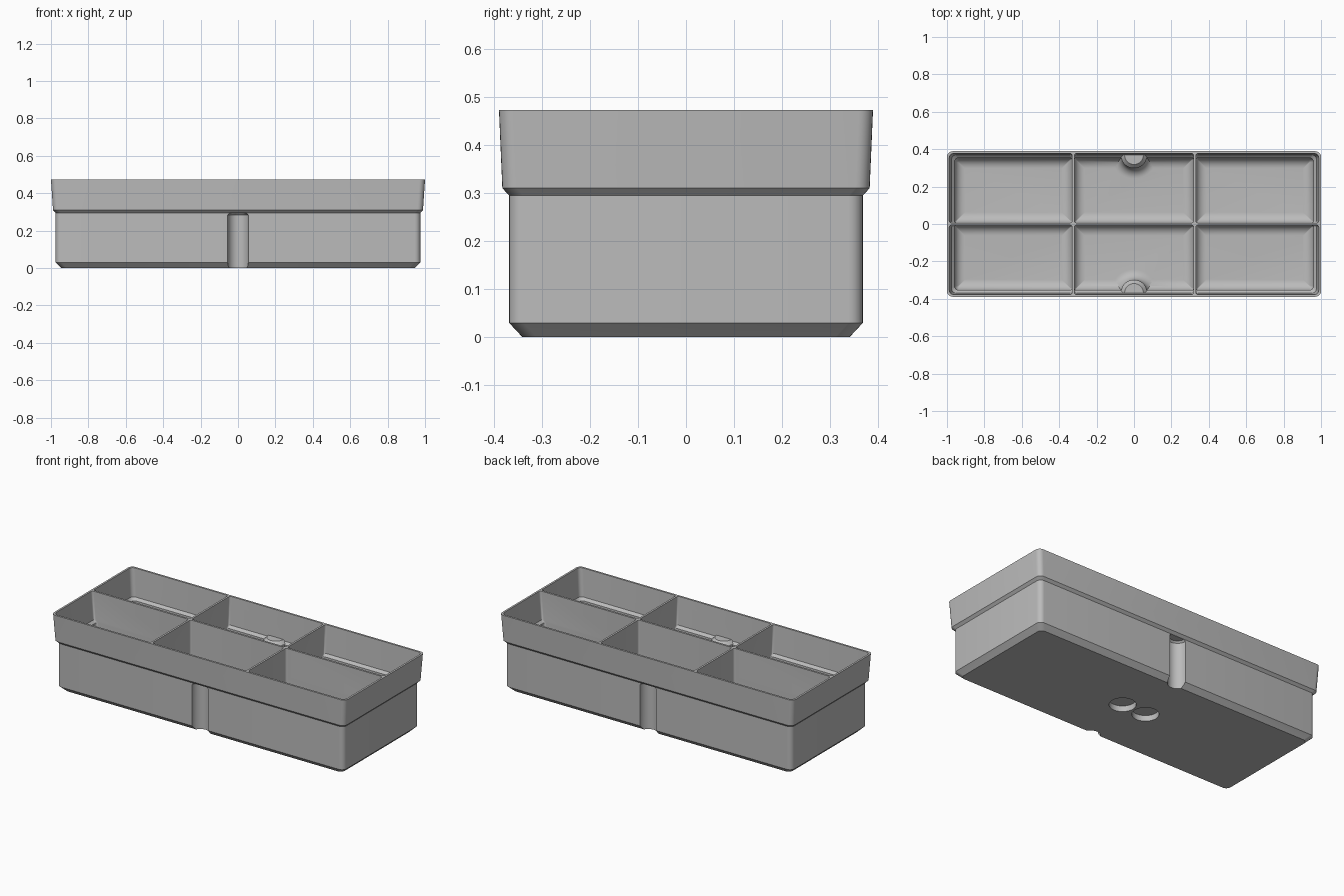
import bpy, bmesh, math

if "Cube" in bpy.data.objects:
    bpy.data.objects.remove(bpy.data.objects["Cube"], do_unlink=True)

HEIGHT, FLOOR, FILLET = 0.473, 0.05, 0.055
DIVIDER_X, HALF_DIVIDER = 0.325, 0.006

grey = bpy.data.materials.new("plain grey")
grey.use_nodes = True
grey.diffuse_color = (0.5, 0.5, 0.5, 1)
grey.node_tree.nodes["Principled BSDF"].inputs["Base Color"].default_value = (0.5, 0.5, 0.5, 1)


def loft(name, rings):
    """Skin a stack of equal-length rings into a closed solid."""
    bm = bmesh.new()
    loops = [[bm.verts.new(p) for p in ring] for ring in rings]
    n = len(loops[0])
    for low, high in zip(loops, loops[1:]):
        for i in range(n):
            j = (i + 1) % n
            bm.faces.new((low[i], low[j], high[j], high[i]))
    bm.faces.new(loops[0][::-1])
    bm.faces.new(loops[-1])
    bmesh.ops.recalc_face_normals(bm, faces=bm.faces)
    mesh = bpy.data.meshes.new(name)
    bm.to_mesh(mesh)
    bm.free()
    mesh.materials.append(grey)
    obj = bpy.data.objects.new(name, mesh)
    bpy.context.collection.objects.link(obj)
    return obj


def rounded_rect(x0, x1, y0, y1, z, radii, steps=6):
    """Ring with one corner radius per quadrant, starting at +x +y."""
    corners = [(x1, y1, -1, -1), (x0, y1, 1, -1), (x0, y0, 1, 1), (x1, y0, -1, 1)]
    ring = []
    for q, ((x, y, sx, sy), r) in enumerate(zip(corners, radii)):
        for k in range(steps + 1):
            a = (q + k / steps) * math.pi / 2
            ring.append((x + sx * r + r * math.cos(a), y + sy * r + r * math.sin(a), z))
    return ring


def lathe(name, profile, x, y, n=48):
    """Round solid from (radius, z) pairs."""
    return loft(name, [[(x + r * math.cos(2 * math.pi * i / n),
                         y + r * math.sin(2 * math.pi * i / n), z) for i in range(n)]
                       for r, z in profile])


def cut(target, cutter):
    mod = target.modifiers.new("cut", "BOOLEAN")
    mod.operation = "DIFFERENCE"
    mod.solver = "EXACT"
    mod.object = cutter
    bpy.ops.object.select_all(action="DESELECT")
    bpy.context.view_layer.objects.active = target
    target.select_set(True)
    bpy.ops.object.modifier_apply(modifier=mod.name)
    bpy.data.objects.remove(cutter, do_unlink=True)


# Outer shell: chamfered foot, straight body, stepped-out flared rim
outer = [(0.945, 0.34, 0), (0.975, 0.368, 0.03), (0.975, 0.368, 0.295),
         (0.989, 0.382, 0.31), (1.0, 0.389, HEIGHT)]
tray = loft("divided_tray", [rounded_rect(-x, x, -y, y, z, [0.03] * 4) for x, y, z in outer])

# Inner wall levels: half width, half depth, height, fillet inset
wall = [(0.96, 0.354, FLOOR + FILLET * (1 - math.cos(a)), FILLET * (1 - math.sin(a)))
        for a in (k * math.pi / 16 for k in range(9))]
wall += [(0.96, 0.354, 0.285, 0), (0.975, 0.369, 0.3, 0), (0.988, 0.377, HEIGHT, 0),
         (0.99, 0.378, 0.5, 0)]


def compartment(column, side):
    """Cutter for one cell: outer sides follow the wall, the others the dividers."""
    rings = []
    for wx, wy, z, inset in wall:
        x0 = -wx if column < 0 else (column - 0.5) * 2 * DIVIDER_X + HALF_DIVIDER
        x1 = wx if column > 0 else (column + 0.5) * 2 * DIVIDER_X - HALF_DIVIDER
        y0, y1 = (HALF_DIVIDER, wy) if side > 0 else (-wy, -HALF_DIVIDER)
        radii = []
        for sx, sy in ((1, 1), (-1, 1), (-1, -1), (1, -1)):
            r = 0.024 if column == sx and side == sy else 0.012
            radii.append(max(r - inset, 0.003))
        rings.append(rounded_rect(x0 + inset, x1 - inset, y0 + inset, y1 - inset, z, radii))
    return loft("compartment_cutter", rings)


# Bulge around each finger channel, flaring into the floor
bulge = [(0.125, 0.03), (0.125, FLOOR)]
bulge += [(0.07 + FILLET * (1 - math.sin(a)), FLOOR + FILLET * (1 - math.cos(a)))
          for a in (k * math.pi / 16 for k in range(1, 9))]
bulge += [(0.07, 0.288), (0.05, 0.308)]
channel = [(0.055, -0.05), (0.055, 0.284), (0.045, 0.294)]

for side in (-1, 1):
    for column in (-1, 0, 1):
        cell = compartment(column, side)
        if column == 0:
            cut(cell, lathe("bulge_cutter", bulge, 0, side * 0.368))
        cut(tray, cell)
    cut(tray, lathe("channel_cutter", channel, 0, side * 0.368))
    # Round recess in the underside
    cut(tray, lathe("recess_cutter", [(0.074, -0.05), (0.074, 0.035)], side * 0.081, 0))

bpy.ops.object.select_all(action="DESELECT")
tray.select_set(True)
bpy.context.view_layer.objects.active = tray
bpy.ops.object.shade_smooth_by_angle(angle=math.radians(30))
